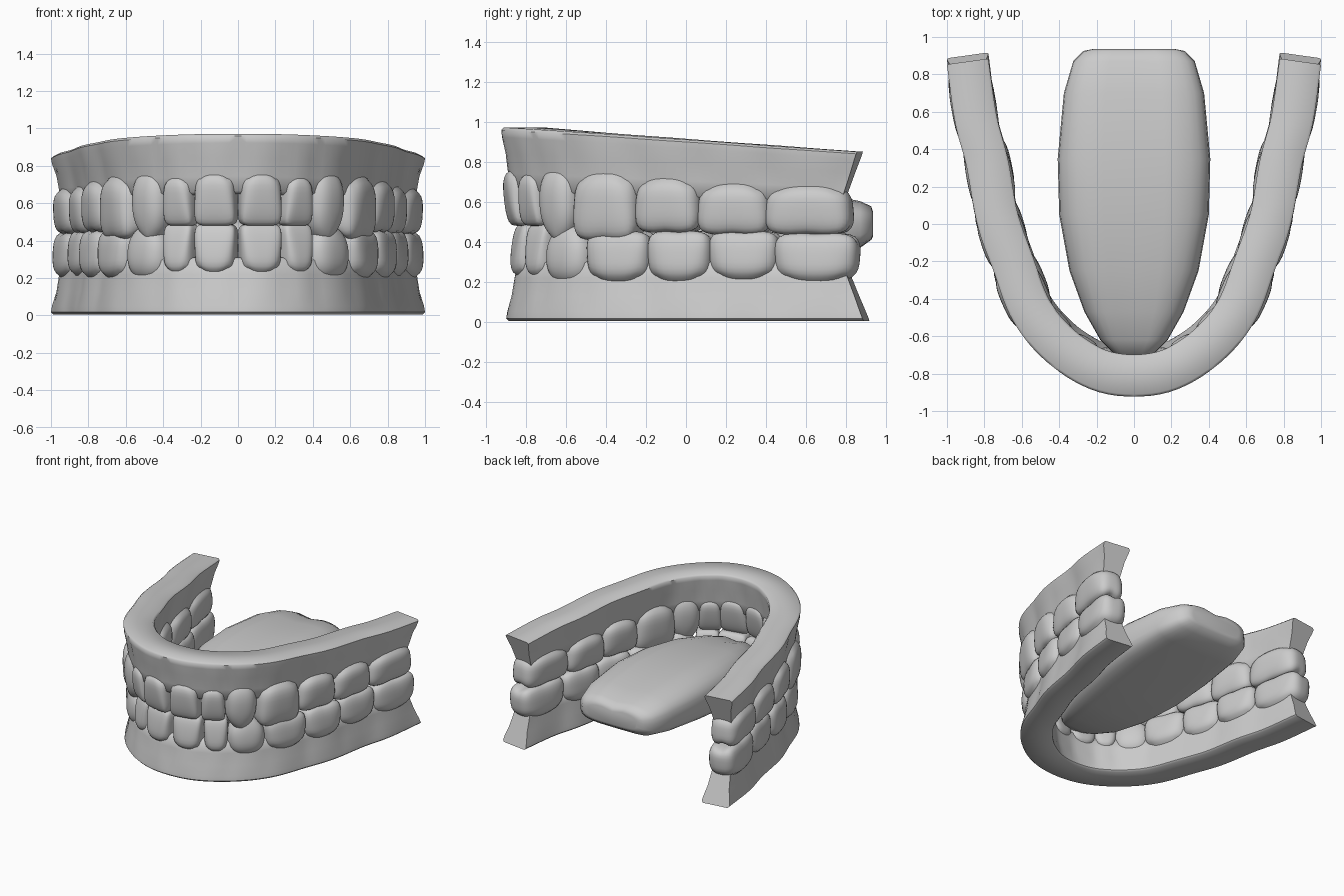
import bpy, bmesh, math
from mathutils import Vector

if "Cube" in bpy.data.objects:
    bpy.data.objects.remove(bpy.data.objects["Cube"])

# ---- dental arch centre line (right half, front to back) ----
ARCH = [(0, -.81), (.2, -.775), (.4, -.645), (.55, -.46), (.65, -.2), (.73, .03),
        (.785, .33), (.845, .56), (.888, .86)]


def smooth_path(pts, n=16):
    p = [Vector(q) for q in pts]
    p = [Vector((-p[1].x, p[1].y))] + p + [2 * p[-1] - p[-2]]
    out = []
    for i in range(1, len(p) - 2):
        a, b, c, d = p[i - 1:i + 3]
        for k in range(n):
            t = k / n
            out.append(.5 * (2 * b + (c - a) * t + (2 * a - 5 * b + 4 * c - d) * t * t
                             + (3 * b - a - 3 * c + d) * t ** 3))
    return out + [p[-2]]


PATH = smooth_path(ARCH)
CUM = [0]
for a, b in zip(PATH, PATH[1:]):
    CUM.append(CUM[-1] + (b - a).length)


def at(s, lower):
    """Point, tangent and outward direction at arc length s."""
    i = max(k for k in range(len(CUM) - 1) if CUM[k] <= max(s, 0) or k == 0)
    t = (PATH[i + 1] - PATH[i]).normalized()
    p = PATH[i] + t * (s - CUM[i])
    if s < 1e-4:
        t = Vector((1, 0))
    if lower:
        p = Vector((p.x, p.y * .98 + .02))
    return p, t, Vector((t.y, -t.x))


def finish(bm, name, angle, mirror=True):
    bmesh.ops.recalc_face_normals(bm, faces=bm.faces)
    me = bpy.data.meshes.new(name)
    bm.to_mesh(me)
    bm.free()
    ob = bpy.data.objects.new(name, me)
    bpy.context.collection.objects.link(ob)
    if mirror:
        m = ob.modifiers.new("mirror", 'MIRROR')
        m.merge_threshold = .002
    bpy.ops.object.select_all(action='DESELECT')
    ob.select_set(True)
    bpy.context.view_layer.objects.active = ob
    bpy.ops.object.shade_smooth_by_angle(angle=math.radians(angle))
    return ob


def skin(bm, rings):
    for a, b in zip(rings, rings[1:]):
        n = len(a)
        for i in range(n):
            bm.faces.new((a[i], a[(i + 1) % n], b[(i + 1) % n], b[i]))


# ---- gums: section (outward offset, 0 at neck .. 1 at base) swept along the arch ----
SECTION = [(.1, 1), (.113, .96), (.11, .85), (.092, .6), (.08, .3), (.068, .05), (.045, 0),
           (-.045, 0), (-.068, .05), (-.08, .3), (-.092, .6), (-.108, .85), (-.112, .96), (-.1, 1)]


def gum(name, lower, bounds):
    bm = bmesh.new()
    rings = []
    N = 52
    total = CUM[-1]
    for k in range(N + 1):
        s = total * k / N
        p, t, o = at(s, lower)
        f = s / total
        # ripple over the roots
        j = max(i for i in range(len(bounds) - 1) if bounds[i] <= s or i == 0)
        u = (s - bounds[j]) / (bounds[j + 1] - bounds[j])
        ripple = .012 * math.sin(math.pi * min(max(u, 0), 1)) - .006
        neck = .31 if lower else .65 - .06 * f
        ring = []
        for n, h in SECTION:
            base = .005 if lower else .98 - .0727 * (p.y + .93)
            r = ripple * (1 - abs(2 * h - 1)) * (1 if n > 0 else -1)
            q = p + o * (n + r) + t * ((h - .9) * .09 * max(0, (f - .9) * 10))
            if lower:
                q.y += .03 * h * max(0, (f - .9) * 10)
                q += o * (.012 * h * (1 - f)) * (1 if n > 0 else 0)
            ring.append(bm.verts.new((0 if k == 0 else q.x, q.y, neck + (base - neck) * h)))
        rings.append(ring)
    skin(bm, rings)
    bm.faces.new(rings[-1])
    finish(bm, name, 50)


# ---- teeth: rounded boxes shaped by kind ----
def tooth(name, lower, s0, s1, root, cut, depth, kind):
    p, t, o = at((s0 + s1) / 2, lower)
    a, b = at(s0, lower)[0], at(s1, lower)[0]
    t = (b - a).normalized()
    o = Vector((t.y, -t.x))
    w = (b - a).length / 2 * (1.09 if kind != "incisor" else 1.06)
    bm = bmesh.new()
    bmesh.ops.create_cube(bm, size=2)
    bmesh.ops.subdivide_edges(bm, edges=bm.edges[:], cuts=9, use_grid_fill=True)
    for v in bm.verts:
        x, y, z = v.co                       # along arch, outward, towards cutting edge
        c = .5 + .5 * z
        e = 2.5 + c * {"incisor": 3.5, "canine": .3, "molar": 1.6}[kind]
        r = (abs(x) ** e + abs(y) ** e + abs(z) ** e) ** (1 / e)
        x, y, z = x / r, y / r, z / r
        c = .5 + .5 * z
        if kind == "incisor":
            x *= .9 + .1 * c
            y = y * (1 - .45 * c * c) + .12 * c
        elif kind == "canine":
            x *= 1.04 - .12 * c * c
            y = y * (1 - .3 * c * c) + .1 * c
            z -= .3 * abs(x) * max(0, z)
        else:
            x *= .93 + .09 * c
            y *= 1.04 - .14 * c * c
            # cusps around a central groove
            z -= max(0, z) ** 2 * (.16 * math.exp(-(y / .3) ** 2) + .05 * math.exp(-(x / .25) ** 2))
        q = p + t * (x * w) + o * (y * depth)
        v.co = (q.x, q.y, (root + cut) / 2 + (cut - root) / 2 * z)
    finish(bm, name, 60)


NAMES = ["central_incisor", "lateral_incisor", "canine", "premolar",
         "first_molar", "second_molar", "third_molar"]
KINDS = ["incisor", "incisor", "canine", "molar", "molar", "molar", "molar"]
DEPTH = [.108, .104, .115, .125, .122, .122, .118]
UP_B = [.004, .222, .39, .60, .925, 1.24, 1.585, 1.99]
LO_B = [.004, .222, .39, .64, .965, 1.28, 1.62, 2.02]
scale = CUM[-1] / 2.03
UP_B = [s * scale for s in UP_B]
LO_B = [s * scale for s in LO_B]
UP_Z = [(.79, .48), (.77, .48), (.79, .39), (.77, .40), (.74, .44), (.71, .43), (.70, .43)]
LO_Z = [(.20, .49), (.20, .49), (.18, .50), (.18, .46), (.18, .46), (.19, .46), (.18, .45)]

gum("upper_gum", False, UP_B)
gum("lower_gum", True, LO_B)
for i, nm in enumerate(NAMES):
    tooth("upper_" + nm, False, UP_B[i], UP_B[i + 1], *UP_Z[i], DEPTH[i], KINDS[i])
    tooth("lower_" + nm, True, LO_B[i], LO_B[i + 1], *LO_Z[i], DEPTH[i], KINDS[i])

# ---- tongue: stations (y, half width, top z, bottom z) ----
STATIONS = [(.935, .22, .55, .43), (.925, .27, .58, .41), (.87, .325, .605, .37), (.7, .375, .64, .345),
            (.35, .408, .665, .31), (.05, .40, .655, .275), (-.25, .345, .62, .25),
            (-.47, .265, .57, .25), (-.62, .18, .52, .28), (-.7, .1, .47, .31), (-.72, .04, .42, .35)]
bm = bmesh.new()
rings = []
M = 28
for y, w, top, bot in STATIONS:
    ring = []
    for k in range(M):
        a = 2 * math.pi * k / M
        ca, sa = math.cos(a), math.sin(a)
        e = .6 if sa > 0 else .45
        x = w * math.copysign(abs(ca) ** e, ca)
        mid = bot + (top - bot) * .5
        h = abs(sa) ** (.75 if sa > 0 else .5)
        z = mid + (top - mid if sa > 0 else bot - mid) * h
        if sa > 0:
            z -= .02 * math.exp(-(x / .06) ** 2)      # centre groove
        ring.append(bm.verts.new((x, y, z)))
    rings.append(ring)
skin(bm, rings)
bm.faces.new(rings[0])
bm.faces.new(rings[-1])
finish(bm, "tongue", 60, mirror=False)
